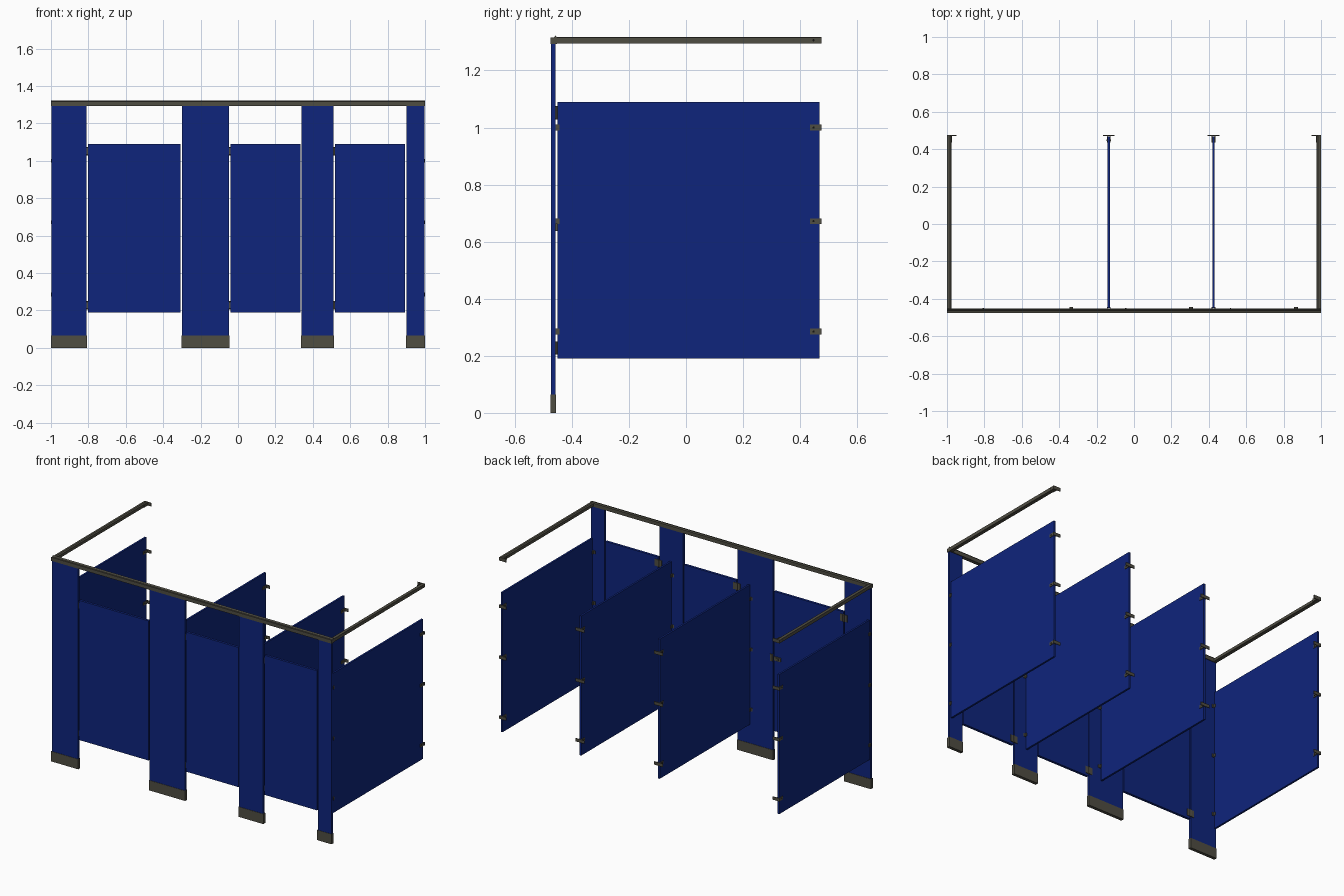
import bpy, bmesh
from mathutils import Vector

cube = bpy.data.objects.get("Cube")
if cube:
    bpy.data.objects.remove(cube, do_unlink=True)


def material(name, rgb):
    m = bpy.data.materials.new(name)
    m.use_nodes = True
    m.diffuse_color = (*rgb, 1)
    m.node_tree.nodes["Principled BSDF"].inputs["Base Color"].default_value = (*rgb, 1)
    return m


BLUE = material("blue laminate", (0.0045, 0.018, 0.2))
METAL = material("dark metal", (0.078, 0.074, 0.055))
BLACK = material("black screw", (0.006, 0.006, 0.006))


def finish(name, bm, mat):
    bmesh.ops.recalc_face_normals(bm, faces=bm.faces)
    mesh = bpy.data.meshes.new(name)
    bm.to_mesh(mesh)
    bm.free()
    mesh.materials.append(mat)
    ob = bpy.data.objects.new(name, mesh)
    bpy.context.collection.objects.link(ob)
    return ob


def boxes(name, mat, *parts):
    """Join boxes, each given as x, y and z ranges, into one object."""
    bm = bmesh.new()
    for ranges in parts:
        verts = bmesh.ops.create_cube(bm, size=1)["verts"]
        for v in verts:
            v.co = Vector([(a + b) / 2 + c * (b - a) for c, (a, b) in zip(v.co, ranges)])
    return finish(name, bm, mat)


def cylinder(name, mat, centre, radius, depth, axis):
    bm = bmesh.new()
    bmesh.ops.create_cone(bm, cap_ends=True, segments=12, radius1=radius,
                          radius2=radius, depth=depth)
    turn = Vector((0, 0, 1)).rotation_difference(Vector(axis))
    for v in bm.verts:
        v.co = turn @ v.co + Vector(centre)
    return finish(name, bm, mat)


def extrude(name, mat, profile, offset):
    bm = bmesh.new()
    face = bm.faces.new([bm.verts.new(p) for p in profile])
    new = bmesh.ops.extrude_face_region(bm, geom=[face])["geom"]
    bmesh.ops.translate(bm, vec=offset,
                        verts=[g for g in new if isinstance(g, bmesh.types.BMVert)])
    return finish(name, bm, mat)


def around(c, half):
    return (c - half, c + half)


FRONT = (-0.473, -0.457)
BACK = -0.457
DOOR_Z = (0.19, 1.09)
BRACKET_Z = (0.285, 0.672, 1.0)

# Pilasters with floor shoes
for i, (a, b) in enumerate([(-0.997, -0.81), (-0.30, -0.048), (0.34, 0.51), (0.90, 0.997)]):
    boxes(f"pilaster_{i}", BLUE, ((a, b), FRONT, (0.03, 1.30)))
    boxes(f"pilaster_shoe_{i}", METAL,
          ((a - 0.003, b + 0.003), (-0.475, -0.455), (0, 0.065)))

# Doors with hinges and latches
for i, (a, b) in enumerate([(-0.803, -0.307), (-0.041, 0.333), (0.519, 0.894)]):
    boxes(f"door_{i}", BLUE, ((a, b), FRONT, DOOR_Z))
    for j, z in enumerate((0.228, 1.052)):
        boxes(f"hinge_{i}_{j}", METAL,
              ((a - 0.028, a - 0.007), (BACK, BACK + 0.003), around(z, 0.022)),
              ((a, a + 0.022), (BACK, BACK + 0.003), around(z, 0.022)),
              ((a - 0.007, a), (-0.467, BACK + 0.003), around(z, 0.018)))
        cylinder(f"hinge_pin_{i}_{j}", METAL, (a - 0.003, BACK + 0.003, z),
                 0.005, 0.046, (0, 0, 1))
    boxes(f"latch_{i}", METAL,
          ((b - 0.05, b - 0.002), (BACK, BACK + 0.006), around(0.66, 0.012)))
    cylinder(f"latch_knob_{i}", METAL, (b - 0.028, BACK + 0.006, 0.66),
             0.01, 0.012, (0, 1, 0))
    boxes(f"latch_keeper_{i}", METAL,
          ((b + 0.008, b + 0.024), (BACK, BACK + 0.006), around(0.66, 0.022)))

# Partition panels held by brackets at both ends
HALF = 0.006
for i, x in enumerate((-0.987, -0.135, 0.425, 0.987)):
    boxes(f"partition_{i}", BLUE, (around(x, HALF), (-0.45, 0.468), DOOR_Z))
    left, right = x - 0.032, x + 0.032
    if x < -0.9:
        left, right = -1.0, -0.95
    if x > 0.9:
        left, right = 0.95, 1.0
    for j, z in enumerate(BRACKET_Z):
        high = around(z, 0.01)
        ears = [(x - HALF - 0.004, x - HALF), (x + HALF, x + HALF + 0.004)]
        boxes(f"wall_bracket_{i}_{j}", METAL,
              ((left, right), (0.471, 0.475), high),
              *[(e, (0.435, 0.473), high) for e in ears])
        boxes(f"front_bracket_{i}_{j}", METAL,
              ((max(left, x - 0.02), min(right, x + 0.02)), (BACK, BACK + 0.003), high),
              *[(e, (BACK, -0.443), high) for e in ears])
        cylinder(f"bracket_screw_{i}_{j}", BLACK, (x, 0.447, z), 0.004, 0.0215, (1, 0, 0))

# Front head rail with a raised back ridge
extrude("front_head_rail", METAL,
        [(-1, y, z) for y, z in ((-0.475, 1.293), (-0.452, 1.293), (-0.452, 1.316),
                                 (-0.457, 1.323), (-0.464, 1.316), (-0.475, 1.316))],
        (2, 0, 0))

# Side head rails with wall brackets
for side, s in (("left", 1), ("right", -1)):
    extrude(f"{side}_head_rail", METAL,
            [(s * x, -0.455, z) for x, z in ((1, 1.295), (0.977, 1.295), (0.977, 1.313),
                                             (0.984, 1.318), (1, 1.316))],
            (0, 0.93, 0))
    xs = sorted((s * 0.95, s * 1.0))
    boxes(f"{side}_rail_bracket", METAL,
          (xs, (0.471, 0.475), (1.295, 1.317)),
          (sorted((s * 0.972, s * 0.977)), (0.435, 0.473), (1.296, 1.315)))
    cylinder(f"{side}_rail_screw", BLACK, (s * 0.9865, 0.447, 1.306), 0.004, 0.0275, (1, 0, 0))
